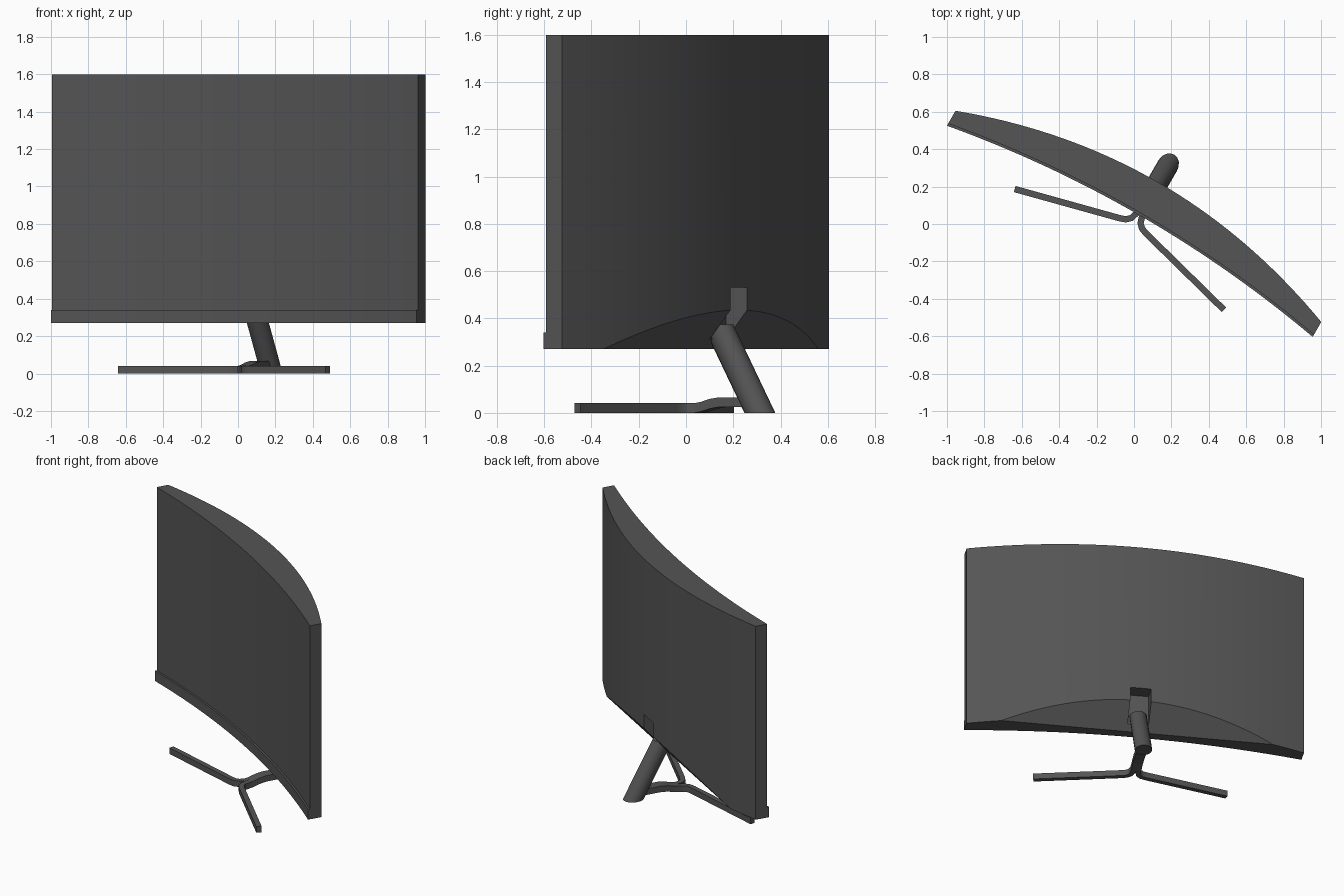
import bpy, bmesh, math
from mathutils import Vector

if "Cube" in bpy.data.objects:
    bpy.data.objects.remove(bpy.data.objects["Cube"])

TURN = math.radians(-30)   # whole monitor is turned about z
HALF = 1.129               # half width of the screen
N = 36

# Dark plastic for every part
dark = bpy.data.materials.new("dark_plastic")
dark.diffuse_color = (0.09, 0.09, 0.09, 1)
dark.use_nodes = True
dark.node_tree.nodes["Principled BSDF"].inputs["Base Color"].default_value = dark.diffuse_color


def shade(ob):
    bpy.ops.object.select_all(action='DESELECT')
    ob.select_set(True)
    bpy.context.view_layer.objects.active = ob
    bpy.ops.object.shade_smooth_by_angle(angle=math.radians(25))


def finish(name, bm, smooth=True):
    bmesh.ops.recalc_face_normals(bm, faces=bm.faces)
    me = bpy.data.meshes.new(name)
    bm.to_mesh(me)
    bm.free()
    me.materials.append(dark)
    ob = bpy.data.objects.new(name, me)
    bpy.context.collection.objects.link(ob)
    ob.rotation_euler.z = TURN
    if smooth:
        shade(ob)
    return ob


def loft(rings):
    """Skin a list of equal closed rings and cap both ends."""
    bm = bmesh.new()
    vs = [[bm.verts.new(p) for p in r] for r in rings]
    k = len(rings[0])
    for a, b in zip(vs, vs[1:]):
        for i in range(k):
            j = (i + 1) % k
            bm.faces.new((a[i], a[j], b[j], b[i]))
    bm.faces.new(vs[0])
    bm.faces.new(vs[-1])
    return bm


def curved_slab(front, back, z0, z1):
    """Slab with bowed faces; front and back are (end depth, bow)."""
    rings = []
    for i in range(N + 1):
        s = -1 + 2 * i / N
        f = front[0] + front[1] * (1 - s * s)
        b = back[0] + back[1] * (1 - s * s)
        x = s * HALF
        rings.append([(x, f, z0), (x, b, z0), (x, b, z1), (x, f, z1)])
    return loft(rings)


# Screen body: bowed shell with a sloped cut along the lower back
bm = curved_slab((-0.032, 0.10), (0.047, 0.211), 0.27, 1.60)
bmesh.ops.bisect_plane(bm, geom=bm.verts[:] + bm.edges[:] + bm.faces[:],
                       plane_co=(0, 0.121, 0.27), plane_no=(0, 0.165, -0.137),
                       clear_outer=True)
bmesh.ops.holes_fill(bm, edges=[e for e in bm.edges if e.is_boundary], sides=0)
body = finish("screen_body", bm, smooth=False)

# Notch in the back where the stand enters
bm = bmesh.new()
bmesh.ops.create_cube(bm, size=1)
bmesh.ops.scale(bm, vec=(0.14, 0.25, 0.33), verts=bm.verts)
bmesh.ops.translate(bm, vec=(0, 0.28, 0.365), verts=bm.verts)
cutter = finish("notch_cutter", bm, smooth=False)
cutter.hide_render = True
bpy.context.view_layer.objects.active = body
mod = body.modifiers.new("notch", 'BOOLEAN')
mod.operation = 'DIFFERENCE'
mod.solver = 'EXACT'
mod.object = cutter
bpy.context.view_layer.update()
bpy.ops.object.modifier_apply(modifier=mod.name)
bpy.data.objects.remove(cutter)
shade(body)

# Lower bezel strip
finish("lower_bezel", curved_slab((-0.045, 0.10), (-0.02, 0.10), 0.27, 0.34))

# Leaning stand column, cut flat at the floor and ending inside the body
rings = []
for y, z in ((0.361, 0.0), (0.155, 0.375)):
    rings.append([(0.057 * math.cos(t), y + 0.068 * math.sin(t), z)
                  for t in (2 * math.pi * i / 16 for i in range(16))])
finish("stand_column", loft(rings))

# Feet: one swept bar, mirrored
path = [Vector(p) for p in (
    (0.646, -0.157, 0), (0.080, -0.011, 0), (0.050, 0.000, 0),
    (0.028, 0.021, 0), (0.018, 0.055, 0), (0.017, 0.09, 0.005),
    (0.017, 0.135, 0.018), (0.017, 0.18, 0.025), (0.017, 0.32, 0.025))]
rings = []
for i, p in enumerate(path):
    d = path[min(i + 1, len(path) - 1)] - path[max(i - 1, 0)]
    if i == 1:
        d = path[1] - path[0]
    side = Vector((d.y, -d.x, 0)).normalized() * 0.017
    up = Vector((0, 0, 0.041))
    rings.append([p - side, p + side, p + side + up, p - side + up])
feet = finish("feet", loft(rings))
feet.modifiers.new("mirror", 'MIRROR').use_axis[0] = True
